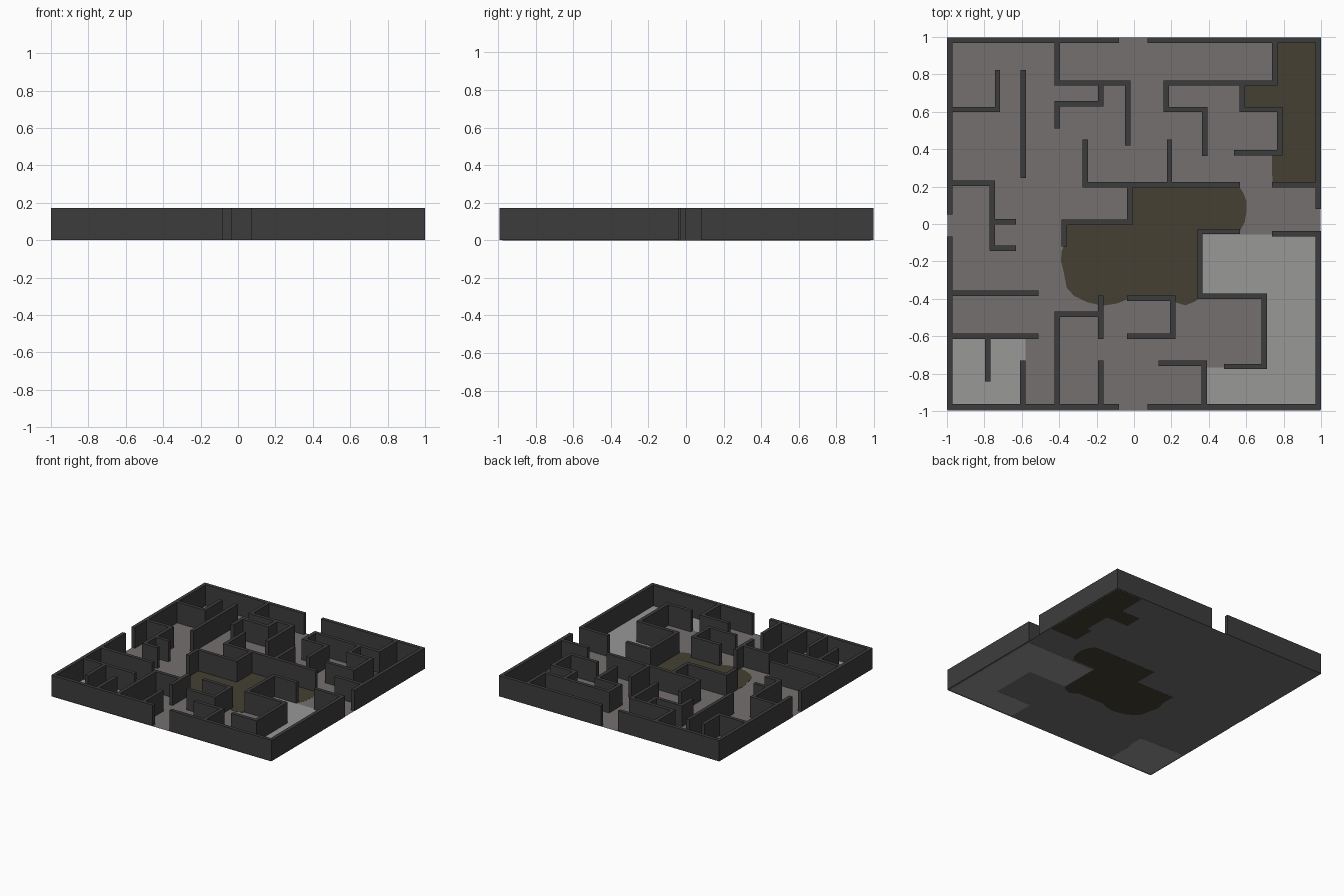
import bpy, bmesh
from mathutils import Matrix

T = 0.029        # wall thickness
H = 0.172        # wall height
Z0 = 0.0015      # wall base, just above the floor sheet


def material(name, rgb):
    m = bpy.data.materials.new(name)
    m.diffuse_color = (*rgb, 1)
    return m


WALL = material("charcoal wall", (0.046, 0.046, 0.046))
STONE = material("grey brown floor", (0.175, 0.162, 0.159))
OLIVE = material("dark olive floor", (0.058, 0.051, 0.032))
LIGHT = material("light grey floor", (0.315, 0.315, 0.312))


def finish(bm, name, mat):
    bmesh.ops.recalc_face_normals(bm, faces=bm.faces)
    me = bpy.data.meshes.new(name)
    bm.to_mesh(me)
    bm.free()
    me.materials.append(mat)
    ob = bpy.data.objects.new(name, me)
    bpy.context.collection.objects.link(ob)


def box(bm, x0, x1, y0, y1):
    m = Matrix.Translation(((x0 + x1) / 2, (y0 + y1) / 2, (Z0 + H) / 2))
    m = m @ Matrix.Diagonal((x1 - x0, y1 - y0, H - Z0, 1))
    bmesh.ops.create_cube(bm, size=1, matrix=m)


def walls(name, across, along):
    """across: (y, x0, x1) walls; along: (x, y0, y1) walls."""
    bm = bmesh.new()
    for y, a, b in across:
        box(bm, a, b, y - T / 2, y + T / 2)
    for x, a, b in along:
        box(bm, x - T / 2, x + T / 2, a, b)
    finish(bm, name, WALL)


def patch(name, outline, mat, z0=0.0, z1=0.002):
    """Thin floor plate with the given outline."""
    bm = bmesh.new()
    f = bm.faces.new([bm.verts.new((x, y, z0)) for x, y in outline])
    ext = bmesh.ops.extrude_face_region(bm, geom=[f], use_keep_orig=True)
    for v in ext["geom"]:
        if isinstance(v, bmesh.types.BMVert):
            v.co.z = z1
    bmesh.ops.triangulate(bm, faces=[f for f in bm.faces if len(f.verts) > 4])
    finish(bm, name, mat)


# outer walls with one doorway per side
E = 1 - T / 2
walls("outer_wall",
      [(0.983, -1, -0.08), (0.983, 0.073, 1),
       (-0.977, -1, -0.08), (-0.977, 0.073, 1)],
      [(-E, -0.991, -0.067), (-E, 0.05, 0.997),
       (E, -0.991, -0.04), (E, 0.08, 0.997)])

# inner walls of the back half
walls("back_maze_walls",
      [(0.754, -0.424, -0.019), (0.754, 0.159, 0.766),
       (0.643, -0.424, -0.164), (0.612, -1, -0.716),
       (0.612, 0.159, 0.392), (0.612, 0.564, 0.794),
       (0.38, 0.535, 0.794), (0.218, -1, -0.743),
       (0.21, -0.275, 0.566), (0.21, 0.738, 1),
       (0.01, -0.386, -0.009), (0.012, -0.77, -0.63)],
      [(-0.41, 0.74, 0.99), (-0.73, 0.6, 0.823), (-0.592, 0.247, 0.823),
       (-0.41, 0.51, 0.657), (-0.178, 0.63, 0.75), (-0.033, 0.42, 0.768),
       (0.173, 0.6, 0.768), (0.378, 0.363, 0.626), (0.752, 0.74, 0.99),
       (0.578, 0.6, 0.768), (0.78, 0.366, 0.626), (-0.26, 0.197, 0.453),
       (0.19, 0.2, 0.453), (-0.023, -0.004, 0.22),
       (-0.372, -0.12, 0.024), (-0.757, -0.143, 0.232)])

# inner walls of the front half
walls("front_maze_walls",
      [(-0.13, -0.77, -0.63), (-0.04, 0.339, 0.566), (-0.053, 0.738, 1),
       (-0.371, -1, -0.51), (-0.386, 0.339, 0.711), (-0.397, -0.037, 0.222),
       (-0.6, -1, -0.51), (-0.6, -0.037, 0.222), (-0.483, -0.424, -0.164),
       (-0.745, 0.13, 0.39), (-0.762, 0.48, 0.711)],
      [(0.353, -0.4, -0.026), (0.697, -0.776, -0.372), (0.208, -0.614, -0.383),
       (-0.178, -0.614, -0.383), (-0.41, -0.98, -0.469), (-0.783, -0.843, -0.6),
       (-0.595, -0.98, -0.73), (-0.178, -0.98, -0.73), (0.376, -0.98, -0.731)])

# main floor sheet
bm = bmesh.new()
bmesh.ops.create_grid(bm, x_segments=1, y_segments=1, size=1,
                      matrix=Matrix.Translation((0, 0, 0.001)) @ Matrix.Diagonal((0.997, 0.996, 1, 1)))
finish(bm, "floor", STONE)

# dark olive rooms
patch("centre_room_floor",
      [(-0.023, 0.21), (0.555, 0.21), (0.585, 0.165), (0.602, 0.12), (0.602, 0.07),
       (0.592, 0.01), (0.565, -0.04), (0.353, -0.04), (0.353, -0.39), (0.325, -0.415),
       (0.275, -0.435), (0.225, -0.42), (0.21, -0.4), (-0.03, -0.4), (-0.09, -0.425),
       (-0.17, -0.437), (-0.25, -0.418), (-0.32, -0.385), (-0.36, -0.34),
       (-0.377, -0.25), (-0.39, -0.2), (-0.388, -0.15), (-0.372, -0.11),
       (-0.372, 0.01), (-0.023, 0.01)], OLIVE)
patch("back_corner_floor",
      [(0.752, 0.983), (0.986, 0.983), (0.986, 0.21), (0.74, 0.21), (0.737, 0.38),
       (0.78, 0.38), (0.78, 0.612), (0.578, 0.612), (0.578, 0.754), (0.752, 0.754)], OLIVE)

# light grey rooms
patch("right_room_floor",
      [(0.353, -0.055), (0.986, -0.055), (0.986, -0.977), (0.376, -0.977),
       (0.376, -0.766), (0.697, -0.766), (0.697, -0.386), (0.353, -0.386)], LIGHT)
patch("left_corner_floor",
      [(-0.986, -0.6), (-0.58, -0.615), (-0.58, -0.735), (-0.595, -0.735),
       (-0.595, -0.977), (-0.986, -0.977)], LIGHT)
